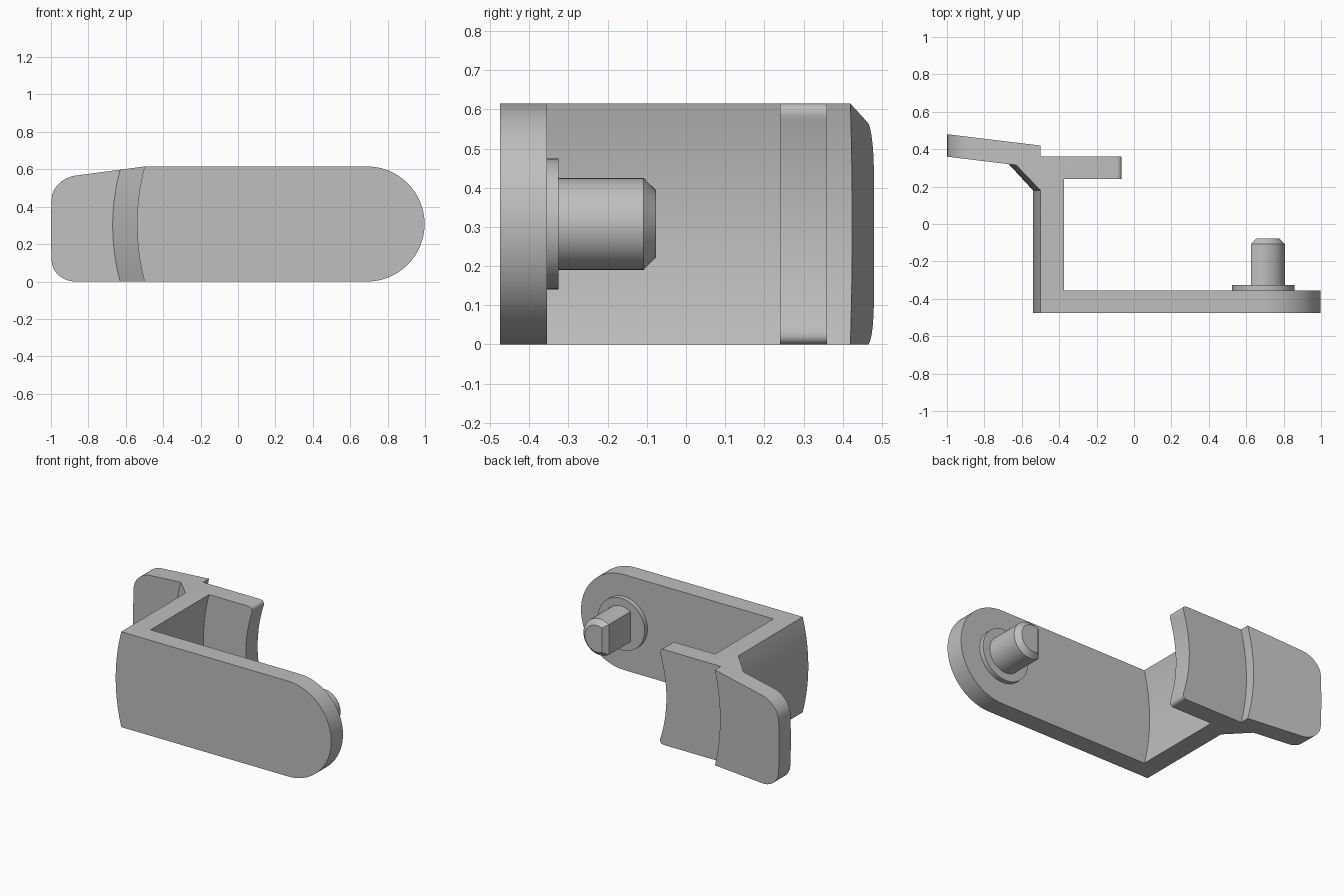
import bpy, bmesh, math

cube = bpy.data.objects.get("Cube")
if cube:
    bpy.data.objects.remove(cube, do_unlink=True)

H = 0.615            # height of the bracket
R = H / 2
LAYERS = 48

grey = bpy.data.materials.new("plain grey")
grey.use_nodes = True
colour = (0.52, 0.52, 0.52, 1)
grey.diffuse_color = colour
grey.node_tree.nodes["Principled BSDF"].inputs["Base Color"].default_value = colour


def finish(name, bm):
    bmesh.ops.recalc_face_normals(bm, faces=bm.faces)
    mesh = bpy.data.meshes.new(name)
    bm.to_mesh(mesh)
    bm.free()
    obj = bpy.data.objects.new(name, mesh)
    bpy.context.collection.objects.link(obj)
    mesh.materials.append(grey)
    bpy.ops.object.select_all(action='DESELECT')
    obj.select_set(True)
    bpy.context.view_layer.objects.active = obj
    bpy.ops.object.shade_smooth_by_angle(angle=math.radians(30))
    return obj


def loft(bm, rings):
    rows = [[bm.verts.new(p) for p in ring] for ring in rings]
    n = len(rows[0])
    for a, b in zip(rows, rows[1:]):
        for i in range(n):
            j = (i + 1) % n
            bm.faces.new((a[i], a[j], b[j], b[i]))
    return rows


def fillet(z, r):
    """How far a rounded corner of radius r pulls an end back at height z."""
    d = min(z, H - z)
    return r - math.sqrt(max(0, r * r - (r - d) ** 2)) if d < r else 0


def section(z):
    """Plan outline of the bracket at height z, with bowed and rounded ends."""
    t = (z - R) / R
    bow = 1 - t * t
    s = -0.04 * bow
    arm_end = 0.69 + R * math.sqrt(max(0, bow))
    grip_end = -0.99 - 0.01 * bow + fillet(z, 0.12)
    tab_end = -0.057 - 0.055 * bow - fillet(z, 0.035)
    front = lambda x: 0.36 - 0.121 * (x + 1)
    back = lambda x: 0.48 - 0.121 * (x + 1)
    outer, inner, neck = -0.5 + s, -0.375 + s, -0.63 + s
    plan = [(arm_end, -0.475), (outer, -0.475), (outer, 0.18),
            (neck, front(neck)), (grip_end, front(grip_end)),
            (grip_end, back(grip_end)), (outer, back(outer)), (outer, 0.36),
            (tab_end, 0.36), (tab_end, 0.24), (inner, 0.24),
            (inner, -0.355), (arm_end, -0.355)]
    # the grip's upper edge slopes down towards its end
    drop = lambda x: 1 - 0.132 * max(0, -0.5 + s - x) / H
    return [(x, y, z * drop(x)) for x, y in plan]


# Bracket: arm, web, tab and grip in one body
bm = bmesh.new()
heights = [R - R * math.cos(math.pi * i / LAYERS) for i in range(LAYERS + 1)]
rows = loft(bm, [section(z) for z in heights])
for row in (rows[0], rows[-1]):
    for cap in ((0, 1, 11, 12), (1, 2, 10, 11), (2, 7, 8, 9, 10),
                (2, 3, 6, 7), (3, 4, 5, 6)):
        bm.faces.new([row[i] for i in cap])
finish("bracket", bm)


def turned(name, profile, sides=64):
    """Round part along y; each profile entry is (y, radius, flat side limit)."""
    bm = bmesh.new()
    rings = []
    for y, r, flat in profile:
        # spread the points over the arc left by the flat, so its corners are exact
        arc = math.acos(max(-1, -flat / r))
        count = sides if flat >= r else sides + 1
        rings.append([(0.69 + r * math.cos(a), y, R + r * math.sin(a))
                      for a in (-arc + 2 * arc * i / sides for i in range(count))])
    rows = loft(bm, rings)
    bm.faces.new(rows[0])
    bm.faces.new(rows[-1])
    return finish(name, bm)


# Round collar and the pin with one flat side and a chamfered tip
turned("collar", [(-0.357, 0.167, 1), (-0.325, 0.167, 1)])
turned("pin", [(-0.327, 0.117, 0.065), (-0.108, 0.117, 0.065), (-0.077, 0.086, 0.036)])
